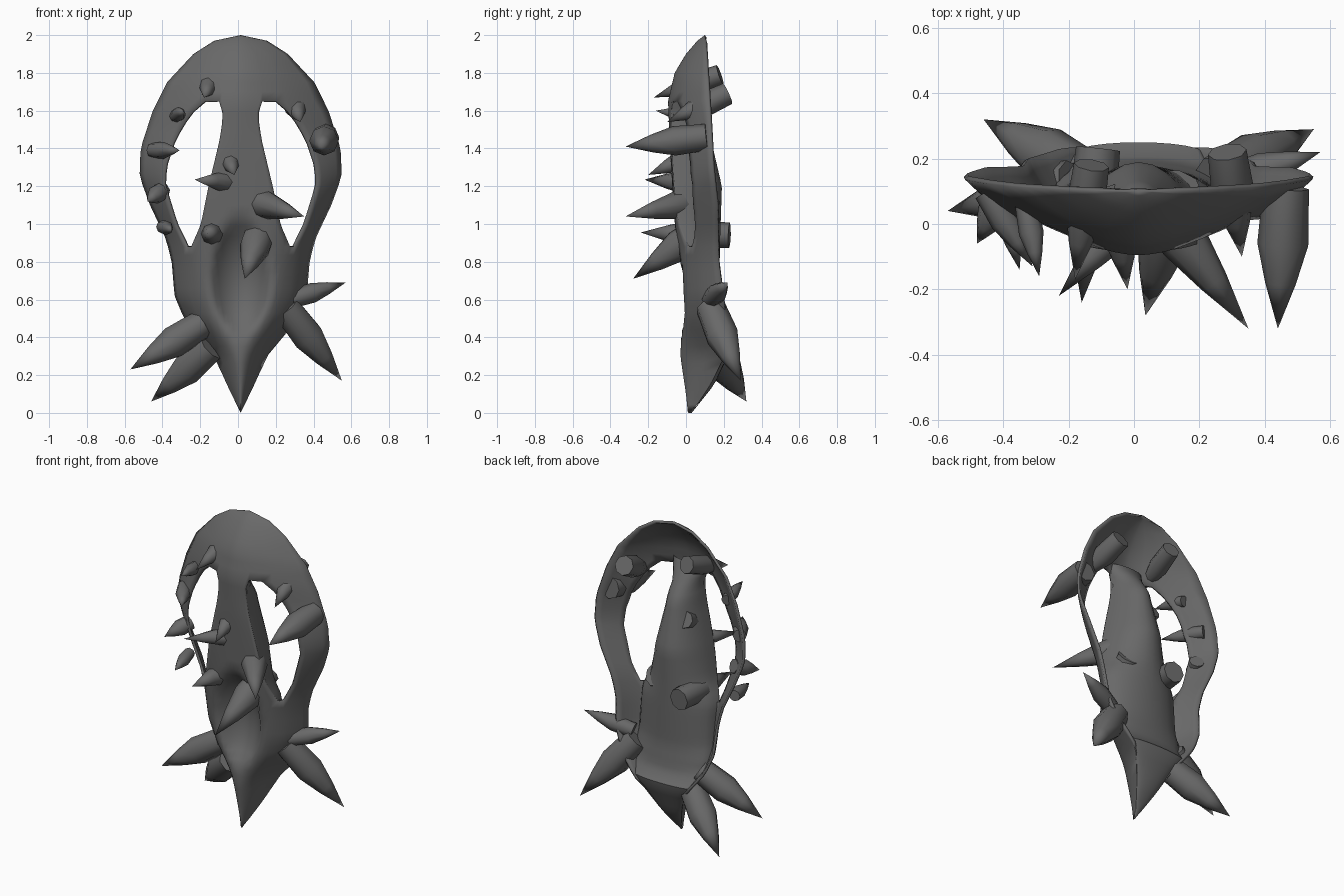
import bpy, bmesh, math
from mathutils import Vector

cube = bpy.data.objects.get("Cube")
if cube:
    bpy.data.objects.remove(cube, do_unlink=True)

bone = bpy.data.materials.new("dark grey bone")
bone.use_nodes = True
GREY = (0.14, 0.14, 0.14, 1)
bone.diffuse_color = GREY
bone.node_tree.nodes["Principled BSDF"].inputs["Base Color"].default_value = GREY
SHIFT = 0.014


def curve(*keys):
    """Piecewise linear function through (height, value) keys."""
    def f(z):
        for (z0, v0), (z1, v1) in zip(keys, keys[1:]):
            if z <= z1:
                return v0 + (v1 - v0) * (z - z0) / (z1 - z0)
        return keys[-1][1]
    return f


# Profiles over height: half width, hole edges, front ridge, rim, back depth and section roundness
width = curve((0, 0), (.14, .068), (.3, .14), (.42, .24), (.5, .3), (.62, .35), (.8, .365), (.92, .395),
              (1.1, .48), (1.25, .535), (1.4, .53), (1.6, .465), (1.75, .39), (1.9, .25), (1.97, .14), (2, 0))
hole_in = curve((0, 0), (.4, .14), (.6, .21), (.88, .262), (1, .21), (1.2, .17), (1.45, .11), (1.58, .092),
                (1.65, .115), (1.8, .11), (1.9, .08), (2, 0))
hole_out = curve((0, 0), (.4, .19), (.6, .26), (.88, .285), (1, .345), (1.2, .405), (1.3, .4), (1.45, .35),
                 (1.58, .27), (1.65, .19), (1.8, .18), (1.9, .14), (2, 0))
ridge = curve((0, .01), (.1, 0), (.3, -.03), (.5, -.02), (.7, -.035), (1, -.06), (1.4, -.085),
              (1.65, -.095), (1.8, -.06), (1.9, 0), (1.97, .06), (2, .1))
rim = curve((0, .03), (.15, .13), (.35, .23), (.42, .23), (.5, .21), (.8, .17), (1.1, .165), (1.3, .14),
            (1.65, .12), (2, .1))
back = curve((0, .03), (.15, .15), (.36, .25), (.385, .25), (.43, .2), (.6, .175), (.9, .18), (1.2, .19),
             (1.5, .12), (1.7, -.02))
back_fill = curve((0, .97), (.385, .97), (.48, .85), (.88, .75))
roundness = curve((0, 1.7), (.3, 2), (.5, 3.3), (1.15, 3.2), (1.5, 1.8), (2, 1.7))


def front_y(x, z):
    w = max(width(z), 1e-4)
    y = ridge(z) + (rim(z) - ridge(z)) * min(abs(x) / w, 1) ** roundness(z)
    # Long sunken hollow above the chin
    d = (x / .155) ** 2 + ((z - .72) / .3) ** 2
    return y + (.12 * (1 - d) ** .8 if d < 1 else 0)


def finish(ob, angle):
    ob.data.materials.append(bone)
    bpy.ops.object.select_all(action='DESELECT')
    ob.select_set(True)
    bpy.context.view_layer.objects.active = ob
    bpy.ops.object.shade_smooth_by_angle(angle=math.radians(angle))


def sheet(name, rows, skip=lambda r, c: False, flip=False):
    """Join rows of points into a surface, leaving out skipped cells."""
    bm = bmesh.new()
    grid = [[bm.verts.new(p) for p in row] for row in rows]
    for r in range(len(grid) - 1):
        for c in range(len(grid[0]) - 1):
            if not skip(r, c):
                quad = [grid[r][c], grid[r][c + 1], grid[r + 1][c + 1], grid[r + 1][c]]
                bm.faces.new(quad[::-1] if flip else quad)
    bmesh.ops.remove_doubles(bm, verts=bm.verts, dist=1e-4)
    loose = [v for v in bm.verts if not v.link_faces]
    bmesh.ops.delete(bm, geom=loose, context='VERTS')
    me = bpy.data.meshes.new(name)
    bm.to_mesh(me)
    bm.free()
    ob = bpy.data.objects.new(name, me)
    bpy.context.collection.objects.link(ob)
    return ob


# Domed mask with two tall side openings
BOTTOM, TOP = .88, 1.65
INNER, OUTER = 8, 5
heights = [BOTTOM * i / 20 for i in range(20)]
heights += [BOTTOM + (TOP - BOTTOM) * i / 14 for i in range(15)]
heights += [1.7, 1.75, 1.8, 1.85, 1.9, 1.94, 1.97, 1.99, 2]
rows = []
for z in heights:
    a, b, w = hole_in(z), hole_out(z), width(z)
    half = [a * i / INNER for i in range(INNER + 1)] + [b + (w - b) * i / OUTER for i in range(OUTER + 1)]
    xs = [-x for x in half[:0:-1]] + half
    rows.append([(x + SHIFT, front_y(x, z), z) for x in xs])


def in_hole(r, c):
    return c in (OUTER, OUTER + 2 * INNER + 1) and BOTTOM - .001 <= heights[r] < TOP - .001


mask = sheet("mask_shell", rows, in_hole)
solid = mask.modifiers.new("thickness", 'SOLIDIFY')
solid.thickness = .016
solid.offset = -1
finish(mask, 65)

# Rounded back of the nose column, ending in a lip above the solid chin
rows = []
for i in range(41):
    z = 1.7 * i / 40
    w = hole_in(z) if z > BOTTOM else min(.262, width(z) * back_fill(z))
    edge = front_y(w, z) + .004
    row = []
    for k in range(13):
        t = -math.cos(math.pi * k / 12)
        row.append((w * t + SHIFT, edge + (back(z) - edge) * math.sqrt(max(0, 1 - t * t)), z))
    rows.append(row)
finish(sheet("nose_column_back", rows, flip=True), 50)


def spike(name, base, tip, radius, sides=8):
    """Straight stub that tapers to a point."""
    base, tip = Vector(base), Vector(tip)
    turn = (tip - base).to_track_quat('Z', 'Y')
    length = (tip - base).length
    rows = []
    for along, r in ((0, 0), (0, .9), (.4, 1), (.68, .6), (1, 0)):
        rows.append([base + turn @ Vector((radius * r * math.cos(math.tau * k / sides),
                                           radius * r * math.sin(math.tau * k / sides), length * along))
                     for k in range(sides + 1)])
    finish(sheet(name, rows), 55)


# Brow and rim spikes
spike("right_brow_spike", (-.13, .18, 1.79), (-.18, -.17, 1.67), .06)
spike("left_brow_spike", (.285, .22, 1.69), (.33, -.1, 1.54), .066)
spike("left_rim_spike", (.465, .11, 1.46), (.44, -.32, 1.41), .078)
spike("right_rim_spike_1", (-.33, .06, 1.57), (-.29, -.16, 1.6), .038)
spike("right_rim_spike_2", (-.45, .1, 1.39), (-.31, -.13, 1.39), .045)
spike("right_rim_spike_3", (-.4, .09, 1.18), (-.48, -.06, 1.12), .05)
spike("right_rim_spike_4", (-.4, .08, .985), (-.35, -.14, .97), .038)

# Nose spikes
spike("nose_spike_upper", (-.06, .1, 1.39), (-.02, -.2, 1.26), .058)
spike("nose_spike_right", (.08, .14, 1.21), (-.23, -.22, 1.235), .065)
spike("nose_spike_left", (.02, .13, 1.14), (.35, -.32, 1.04), .075)
spike("nose_spike_lower", (.13, .12, 1.0), (.035, -.28, .71), .085)
spike("cheek_spike", (-.11, .23, .94), (-.16, -.24, .955), .075)

# Jaw spikes
spike("right_jaw_spike_upper", (-.19, .12, .47), (-.57, .04, .23), .085)
spike("right_jaw_spike_lower", (-.14, .14, .35), (-.46, .32, .06), .088)
spike("left_jaw_spike_lower", (.25, .13, .56), (.55, .29, .17), .088)
spike("left_jaw_spike_upper", (.28, .13, .6), (.57, .22, .69), .053)
